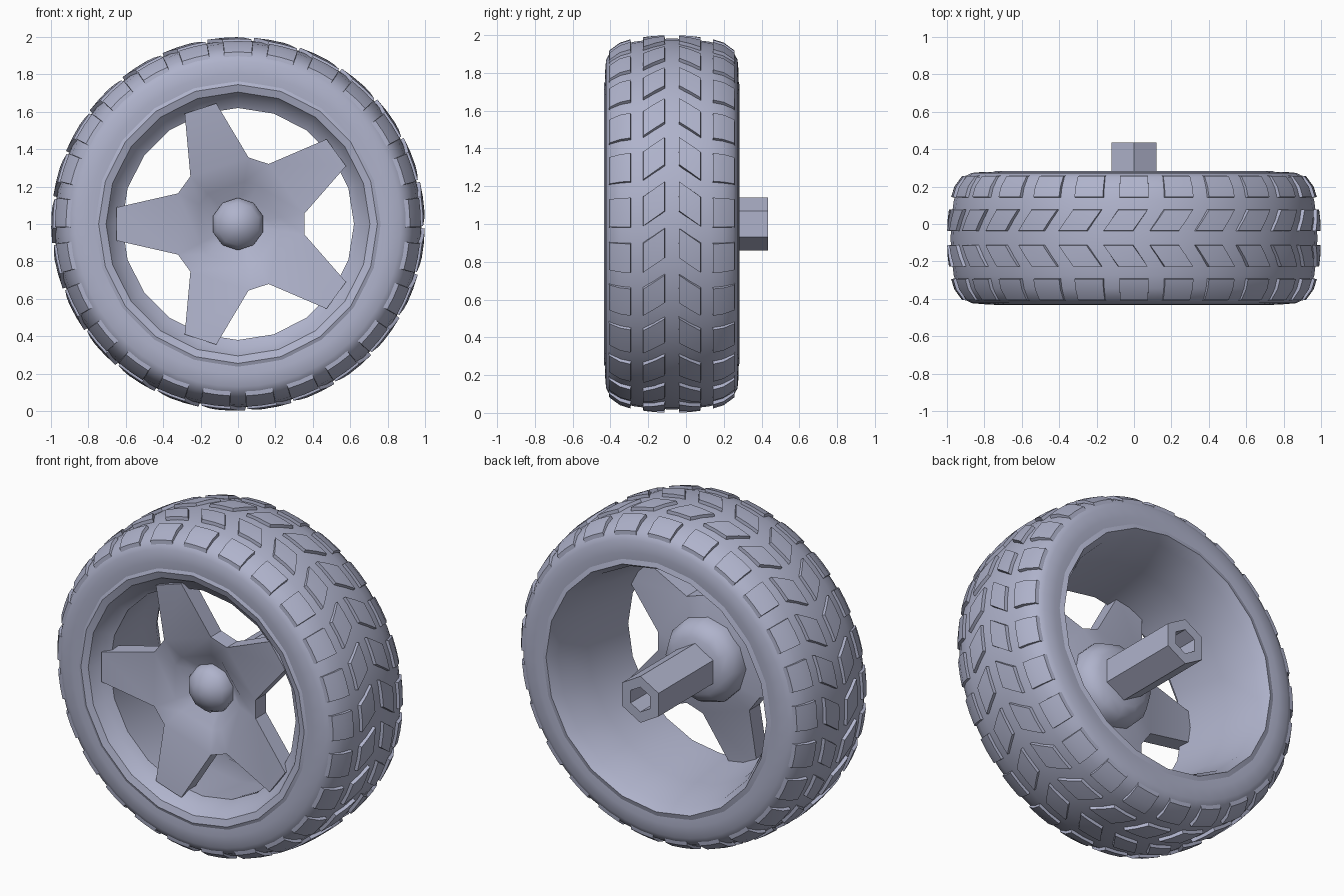
import bpy, bmesh, math
from mathutils import Vector

if "Cube" in bpy.data.objects:
    bpy.data.objects.remove(bpy.data.objects["Cube"])

MID = -0.075   # y of the tyre centre plane
AXLE = 1.0     # z of the wheel axis

grey = bpy.data.materials.new("blue_grey")
grey.diffuse_color = (0.43, 0.45, 0.60, 1)
grey.use_nodes = True
grey.node_tree.nodes["Principled BSDF"].inputs["Base Color"].default_value = grey.diffuse_color


def polar(r, a, y):
    return Vector((r * math.cos(a), y, AXLE + r * math.sin(a)))


def finish(name, bm, angle=35):
    bmesh.ops.remove_doubles(bm, verts=bm.verts, dist=1e-5)
    bmesh.ops.recalc_face_normals(bm, faces=bm.faces)
    me = bpy.data.meshes.new(name)
    bm.to_mesh(me)
    bm.free()
    me.materials.append(grey)
    ob = bpy.data.objects.new(name, me)
    bpy.context.collection.objects.link(ob)
    bpy.ops.object.select_all(action='DESELECT')
    ob.select_set(True)
    bpy.context.view_layer.objects.active = ob
    bpy.ops.object.shade_smooth_by_angle(angle=math.radians(angle))
    return ob


def lathe(name, profile, sides, closed=False, angle=35):
    """Revolve (radius, y) points around the wheel axis."""
    bm = bmesh.new()
    rings = [[bm.verts.new(polar(r, math.pi / 2 + math.tau * i / sides, y))
              for i in range(sides)] for r, y in profile]
    pairs = list(zip(rings, rings[1:]))
    if closed:
        pairs.append((rings[-1], rings[0]))
    for a, b in pairs:
        for i in range(sides):
            j = (i + 1) % sides
            bm.faces.new((a[i], a[j], b[j], b[i]))
    bmesh.ops.dissolve_degenerate(bm, dist=1e-5, edges=bm.edges)
    return finish(name, bm, angle)


# Tyre carcass: half profile as (radius, offset from centre plane), mirrored
half = [(0.982, 0), (0.978, 0.1), (0.965, 0.2), (0.945, 0.27), (0.912, 0.325),
        (0.87, 0.348), (0.80, 0.354), (0.75, 0.35), (0.73, 0.31)]
lathe("tyre", [(r, MID - o) for r, o in half[::-1]] +
      [(r, MID + o) for r, o in half[1:]], 50, closed=True)


def tread_radius(o):
    o = abs(o)
    for (r0, o0), (r1, o1) in zip(half, half[1:]):
        if o <= o1:
            return r0 + (r1 - r0) * (o - o0) / (o1 - o0)
    return half[-1][0]


# Tread blocks: straight shoulder rows and slanted centre rows, 25 per row
COUNT, NA, NY = 25, 2, 2
bm = bmesh.new()
for side in (-1, 1):
    for o0, o1, shift, skew, width in ((0.035, 0.155, 2.6, 4.6, 9.4),
                                       (0.215, 0.335, 0, 0, 9.6)):
        for k in range(COUNT):
            base = 90 + 360 / COUNT * k + shift

            def layer(lift, inset):
                grid = []
                for j in range(NY + 1):
                    t = j / NY
                    o = o0 + inset + (o1 - o0 - 2 * inset) * t
                    row = []
                    for i in range(NA + 1):
                        a = base + (width - 100 * inset) * (i / NA - 0.5) + skew * (0.5 - t)
                        row.append(bm.verts.new(polar(tread_radius(o) + lift,
                                                      math.radians(a), MID + side * o)))
                    grid.append(row)
                return grid

            top, low = layer(0.018, 0.004), layer(-0.015, 0)
            for j in range(NY):
                for i in range(NA):
                    bm.faces.new((top[j][i], top[j][i + 1], top[j + 1][i + 1], top[j + 1][i]))

            def border(g):
                return (g[0] + [g[j][NA] for j in range(1, NY)] +
                        g[NY][::-1] + [g[j][0] for j in range(NY - 1, 0, -1)])

            tb, lb = border(top), border(low)
            for i in range(len(tb)):
                j = (i + 1) % len(tb)
                bm.faces.new((tb[i], tb[j], lb[j], lb[i]))
finish("tread_blocks", bm)

# Rim: front lip, narrow opening, barrel that widens to the back lip
lathe("rim", [(0.765, -0.425), (0.745, -0.433), (0.705, -0.42), (0.67, -0.365),
              (0.62, -0.335), (0.625, -0.28), (0.66, 0.0), (0.70, 0.22),
              (0.735, 0.284), (0.765, 0.275)], 20, closed=True)

# Five-spoke star with a dished centre
bm = bmesh.new()
# rings from the outside in: radius, half angle, front y, back y
LEVELS = [(0.655, 7.8, -0.375, -0.27), (0.36, 27, -0.34, -0.24),
          (0.23, 27, -0.305, -0.2), (0.15, 27, -0.24, -0.2)]


def star_ring(level, col):
    r, h, *ys = LEVELS[level]
    out = []
    for k in range(5):
        for s in (-1, 1):
            a = math.radians(36 + 72 * k + s * h)
            out.append(bm.verts.new(polar(r, a, ys[col])))
    return out


front = [star_ring(l, 0) for l in range(4)]
back = [star_ring(l, 1) for l in range(4)]
for g in (front, back):
    for k in range(5):
        a, b = 2 * k, 2 * k + 1
        bm.faces.new((g[0][a], g[0][b], g[1][b], g[1][a]))
    for l in (1, 2):
        for i in range(10):
            j = (i + 1) % 10
            bm.faces.new((g[l][i], g[l][j], g[l + 1][j], g[l + 1][i]))
    bm.faces.new(g[3])
outline = []
for k in range(5):
    outline += [(1, 2 * k), (0, 2 * k), (0, 2 * k + 1), (1, 2 * k + 1)]
for (l, i), (m, j) in zip(outline, outline[1:] + outline[:1]):
    bm.faces.new((front[l][i], front[m][j], back[m][j], back[l][i]))
finish("spokes", bm, 40)

# Domed cap in the dish
lathe("hub_cap", [(0.14, -0.22), (0.14, -0.27), (0.115, -0.31), (0.06, -0.345),
                  (0, -0.36)], 10, angle=50)

# Rounded collar behind the spokes
lathe("hub_collar", [(0.25, -0.24), (0.25, -0.18), (0.22, -0.12), (0.17, -0.09),
                     (0.10, -0.08)], 12, angle=50)

# Hexagonal shaft with a hexagonal socket
lathe("axle_shaft", [(0.14, -0.22), (0.14, 0.435), (0.075, 0.435), (0.075, 0.2),
                     (0, 0.2)], 6)
